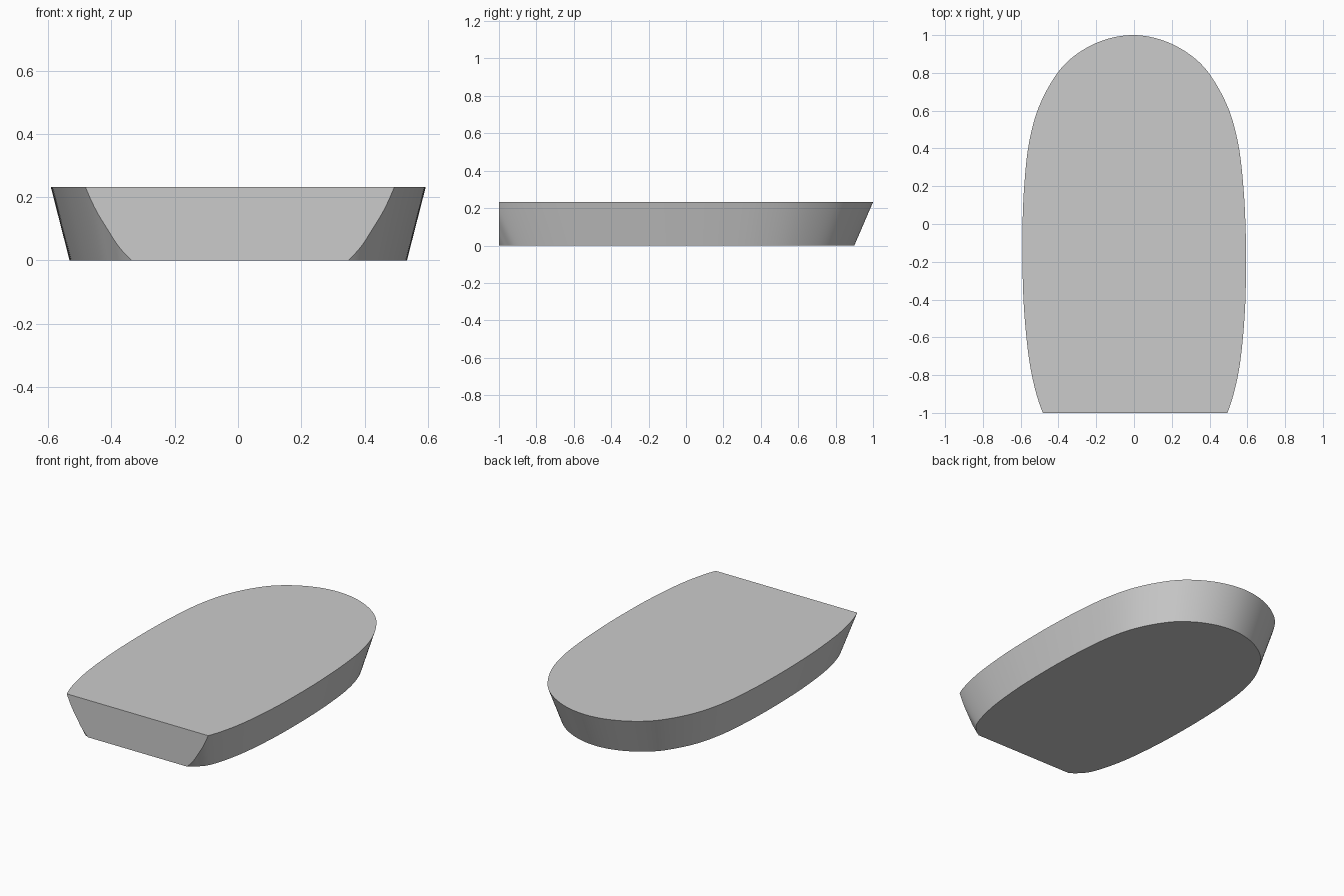
import bpy, bmesh, math
from mathutils import Vector

if "Cube" in bpy.data.objects:
    bpy.data.objects.remove(bpy.data.objects["Cube"], do_unlink=True)

HEIGHT = 0.232
BASE_SCALE = 0.9
SKEW = 0.006
STEPS = 8

# Half outline of the rim, from the round tip past the flat end
HALF = [(0, 1), (0.15, 0.975), (0.29, 0.905), (0.4, 0.8), (0.5, 0.62),
        (0.555, 0.42), (0.58, 0.2), (0.59, 0), (0.592, -0.2), (0.585, -0.45),
        (0.562, -0.7), (0.53, -0.87), (0.488, -1), (0.445, -1.06),
        (0.382, -1.11), (0.2, -1.19), (0, -1.22)]


def smooth_outline(points):
    """Catmull-Rom curve through the half outline, mirrored into a closed loop."""
    pts = [Vector(p) for p in points]
    flip = lambda v: Vector((-v.x, v.y))
    ext = [flip(pts[1])] + pts + [flip(pts[-2])]
    side = []
    for a, b, c, d in zip(ext, ext[1:], ext[2:], ext[3:]):
        for i in range(STEPS):
            t = i / STEPS
            side.append(0.5 * (2 * b + (c - a) * t + (2 * a - 5 * b + 4 * c - d) * t * t
                               + (3 * b - a - 3 * c + d) * t ** 3))
    side.append(pts[-1])
    return side + [flip(v) for v in side[-2:0:-1]]


# Tapered body: scaled copy of the rim below, joined by straight walls
outline = smooth_outline(HALF)
bm = bmesh.new()
rings = [[bm.verts.new(((v.x - SKEW * v.y) * s, v.y * s, z)) for v in outline]
         for s, z in ((BASE_SCALE, 0), (1, HEIGHT))]
bm.faces.new(rings[0])
bm.faces.new(rings[1])
n = len(outline)
for i in range(n):
    j = (i + 1) % n
    bm.faces.new((rings[0][i], rings[0][j], rings[1][j], rings[1][i]))

# Flat end: slice off the front and close it
cut = bmesh.ops.bisect_plane(bm, geom=bm.verts[:] + bm.edges[:] + bm.faces[:],
                             plane_co=(0, -1, 0), plane_no=(0, -1, 0), clear_outer=True)
edges = [e for e in cut["geom_cut"] if isinstance(e, bmesh.types.BMEdge)]
bmesh.ops.holes_fill(bm, edges=[e for e in bm.edges if e.is_boundary], sides=0)
bmesh.ops.recalc_face_normals(bm, faces=bm.faces[:])

mesh = bpy.data.meshes.new("tapered_body")
bm.to_mesh(mesh)
bm.free()
body = bpy.data.objects.new("tapered_body", mesh)
bpy.context.collection.objects.link(body)

# Plain grey surface
grey = bpy.data.materials.new("plain_grey")
grey.use_nodes = True
colour = (0.6, 0.6, 0.6, 1)
grey.diffuse_color = colour
grey.node_tree.nodes["Principled BSDF"].inputs["Base Color"].default_value = colour
mesh.materials.append(grey)

bpy.context.view_layer.objects.active = body
body.select_set(True)
bpy.ops.object.shade_smooth_by_angle(angle=math.radians(30))
